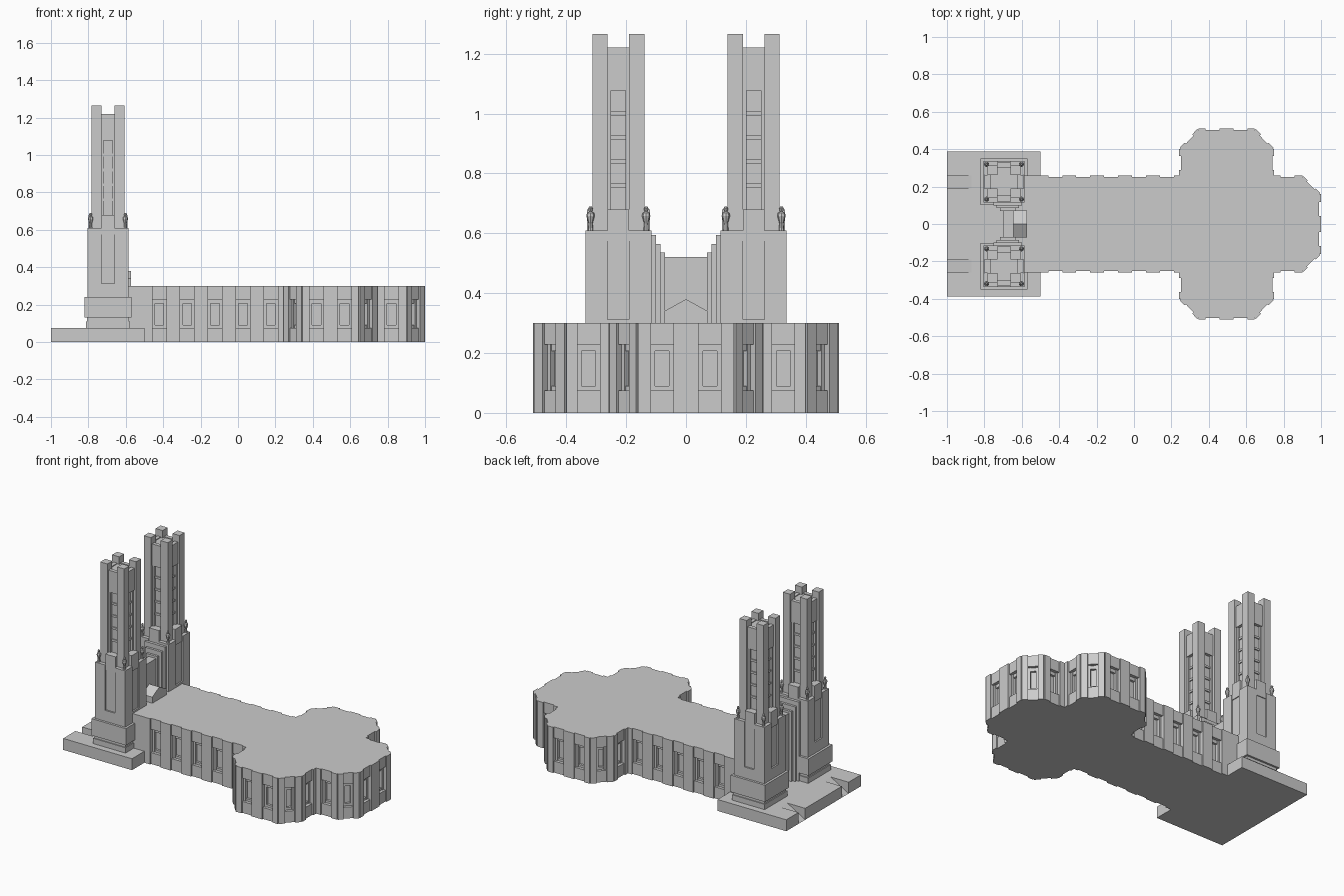
import bpy
import bmesh
from math import atan2
from mathutils import Matrix, Vector

if "Cube" in bpy.data.objects:
    bpy.data.objects.remove(bpy.data.objects["Cube"], do_unlink=True)

stone = bpy.data.materials.new("grey stone")
stone.use_nodes = True
stone.diffuse_color = (0.6, 0.6, 0.6, 1)
stone.node_tree.nodes["Principled BSDF"].inputs["Base Color"].default_value = stone.diffuse_color


def finish(bm, name):
    bmesh.ops.recalc_face_normals(bm, faces=bm.faces)
    mesh = bpy.data.meshes.new(name)
    bm.to_mesh(mesh)
    bm.free()
    mesh.materials.append(stone)
    obj = bpy.data.objects.new(name, mesh)
    bpy.context.collection.objects.link(obj)
    return obj


def box(bm, x, y, z, frame=Matrix()):
    """Add a box given its (low, high) range on each axis."""
    lo, hi = Vector((x[0], y[0], z[0])), Vector((x[1], y[1], z[1]))
    m = frame @ Matrix.Translation((lo + hi) / 2) @ Matrix.Diagonal((*(hi - lo), 1))
    bmesh.ops.create_cube(bm, size=1, matrix=m)


def prism(bm, points, shift):
    """Extrude a flat polygon of 3D points along a vector."""
    face = bm.faces.new([bm.verts.new(p) for p in points])
    moved = bmesh.ops.extrude_face_region(bm, geom=[face])["geom"]
    verts = [v for v in moved if isinstance(v, bmesh.types.BMVert)]
    bmesh.ops.translate(bm, verts=verts, vec=shift)
    if face.is_valid is False:
        return
    if len(face.link_loops if hasattr(face, "link_loops") else face.loops) < 3:
        bm.faces.remove(face)


def around(bm, cx, cy, half_w, near, far, z):
    """Repeat a box on the four sides of a tower."""
    for k in range(4):
        turn = Matrix.Translation((cx, cy, 0)) @ Matrix.Rotation(k * 1.5707963, 4, "Z")
        box(bm, (near, far), half_w, z, turn)


# Entrance terrace with two ramps
DECK = 0.075
bm = bmesh.new()
box(bm, (-0.87, -0.5), (-0.387, 0.387), (0, DECK))
for y in ((-0.387, -0.26), (-0.19, 0.19), (0.26, 0.387)):
    box(bm, (-1, -0.87), y, (0, DECK))
for y in (-0.26, 0.19):
    prism(bm, [(-1, y, 0), (-0.87, y, 0), (-0.87, y, DECK)], (0, 0.07, 0))
finish(bm, "terrace")

# Hall footprint: one half, then mirrored
half = [(-0.60, 0.25), (-0.495, 0.25), (0.25, 0.25), (0.25, 0.40), (0.345, 0.502),
        (0.645, 0.502), (0.74, 0.40), (0.74, 0.25), (0.90, 0.25), (0.99, 0.16)]
bays = [0, 5, 1, 1, 2, 1, 1, 1, 1]
outline = half + [(x, -y) for x, y in reversed(half)]
bays = bays + [2] + bays[::-1]


def inset(points, d):
    """Offset a clockwise outline inward by d."""
    out = []
    for i, p in enumerate(points):
        p, a, b = Vector(p), Vector(points[i - 1]), Vector(points[(i + 1) % len(points)])
        e, f = (p - a).normalized(), (b - p).normalized()
        n, m = Vector((e.y, -e.x)), Vector((f.y, -f.x))
        out.append(tuple(p + (n + m) * d / (1 + n.dot(m))))
    return out


SILL, HEAD, EAVES = 0.075, 0.228, 0.3
bm = bmesh.new()
for points, low, high in ((outline, 0, SILL), (inset(outline, 0.035), SILL, HEAD),
                          (outline, HEAD, EAVES)):
    prism(bm, [(x, y, low) for x, y in points], (0, 0, high - low))
finish(bm, "hall")

# Buttresses and window frames along every wall
piers, frames = bmesh.new(), bmesh.new()
for p, q, n in zip(outline, outline[1:], bays):
    p, q = Vector(p), Vector(q)
    d = q - p
    length = d.length
    wall = Matrix.Translation((p.x, p.y, 0)) @ Matrix.Rotation(atan2(d.y, d.x), 4, "Z")
    if n == 0:
        box(piers, (0, length), (-0.04, 0.008), (0, EAVES), wall)
        continue
    pitch = length / n
    gap = 0.075 if pitch > 0.142 else 0.06
    edge = 0
    for i in range(n):
        mid = (i + 0.5) * pitch
        box(piers, (edge, mid - gap / 2), (-0.04, 0.009), (0, EAVES), wall)
        edge = mid + gap / 2
        for side in (-1, 1):
            jamb = sorted((mid + side * gap / 2, mid + side * (gap / 2 - 0.014)))
            box(frames, jamb, (-0.04, -0.015), (SILL, HEAD), wall)
        box(frames, (mid - gap / 2, mid + gap / 2), (-0.04, -0.02), (HEAD - 0.022, HEAD), wall)
        box(frames, (mid - gap / 2, mid + gap / 2), (-0.04, -0.02), (SILL, SILL + 0.015), wall)
    box(piers, (edge, length), (-0.04, 0.009), (0, EAVES), wall)
finish(piers, "buttresses")
finish(frames, "window_frames")

# Twin towers
CX, CY = -0.695, 0.226
statue_profile = [(0.009, 0), (0.007, 0.025), (0.014, 0.05), (0.012, 0.06),
                  (0.005, 0.064), (0.008, 0.074), (0.004, 0.082)]
for label, cy in (("left", CY), ("right", -CY)):
    # Stepped plinth
    bm = bmesh.new()
    for r, low, high in ((0.118, DECK, 0.11), (0.112, 0.11, 0.13), (0.125, 0.13, 0.24)):
        box(bm, (CX - r, CX + r), (cy - r, cy + r), (low, high))
    finish(bm, label + "_tower_plinth")

    # Lower stage with a sunken panel on each side
    bm = bmesh.new()
    box(bm, (CX - 0.11, CX + 0.11), (cy - 0.11, cy + 0.11), (0.24, 0.312))
    box(bm, (CX - 0.1, CX + 0.1), (cy - 0.1, cy + 0.1), (0.312, 0.605))
    for sx in (-1, 1):
        for sy in (-1, 1):
            box(bm, sorted((CX + sx * 0.036, CX + sx * 0.11)),
                sorted((cy + sy * 0.036, cy + sy * 0.11)), (0.312, 0.61))
    around(bm, CX, cy, (-0.036, 0.036), 0.06, 0.105, (0.575, 0.68))
    finish(bm, label + "_tower_lower_stage")

    # Shaft: corner piers, recessed core, slot windows with crossbars
    bm = bmesh.new()
    box(bm, (CX - 0.056, CX + 0.056), (cy - 0.056, cy + 0.056), (0.6, 1.215))
    for sx in (-1, 1):
        for sy in (-1, 1):
            box(bm, sorted((CX + sx * 0.036, CX + sx * 0.087)),
                sorted((cy + sy * 0.036, cy + sy * 0.087)), (0.6, 1.265))
    around(bm, CX, cy, (-0.036, 0.036), 0.05, 0.075, (1.077, 1.22))
    for side in (-1, 1):
        around(bm, CX, cy, sorted((side * 0.036, side * 0.024)), 0.05, 0.07, (0.68, 1.077))
    for i in range(1, 5):
        z = 0.68 + i * 0.08
        around(bm, CX, cy, (-0.024, 0.024), 0.05, 0.063, (z - 0.007, z + 0.007))
    finish(bm, label + "_tower_shaft")

    # Corner statues
    bm = bmesh.new()
    for sx in (-1, 1):
        for sy in (-1, 1):
            for (r1, z1), (r2, z2) in zip(statue_profile, statue_profile[1:]):
                place = Matrix.Translation((CX + sx * 0.093, cy + sy * 0.093,
                                            0.608 + (z1 + z2) / 2))
                bmesh.ops.create_cone(bm, cap_ends=True, segments=8, radius1=r1,
                                      radius2=r2, depth=z2 - z1, matrix=place)
    finish(bm, label + "_tower_statues")

# Portal wall stepping up towards the towers
bm = bmesh.new()
box(bm, (-0.70, -0.645), (-0.072, 0.072), (DECK, 0.52))
for inner, outer, top, reach in ((0.07, 0.085, 0.535, 0.042), (0.085, 0.1, 0.565, 0.06),
                                 (0.1, 0.118, 0.595, 0.075)):
    for side in (-1, 1):
        box(bm, (-0.675 - reach, -0.675 + reach),
            sorted((side * inner, side * outer)), (DECK, top))
box(bm, (-0.66, -0.59), (-0.118, 0.118), (DECK, EAVES))
finish(bm, "portal_wall")

# Gabled dormer behind the portal
bm = bmesh.new()
prism(bm, [(-0.65, -0.072, 0.29), (-0.65, 0.072, 0.29), (-0.65, 0.072, 0.34),
           (-0.65, 0, 0.38), (-0.65, -0.072, 0.34)], (0.078, 0, 0))
finish(bm, "gabled_dormer")
